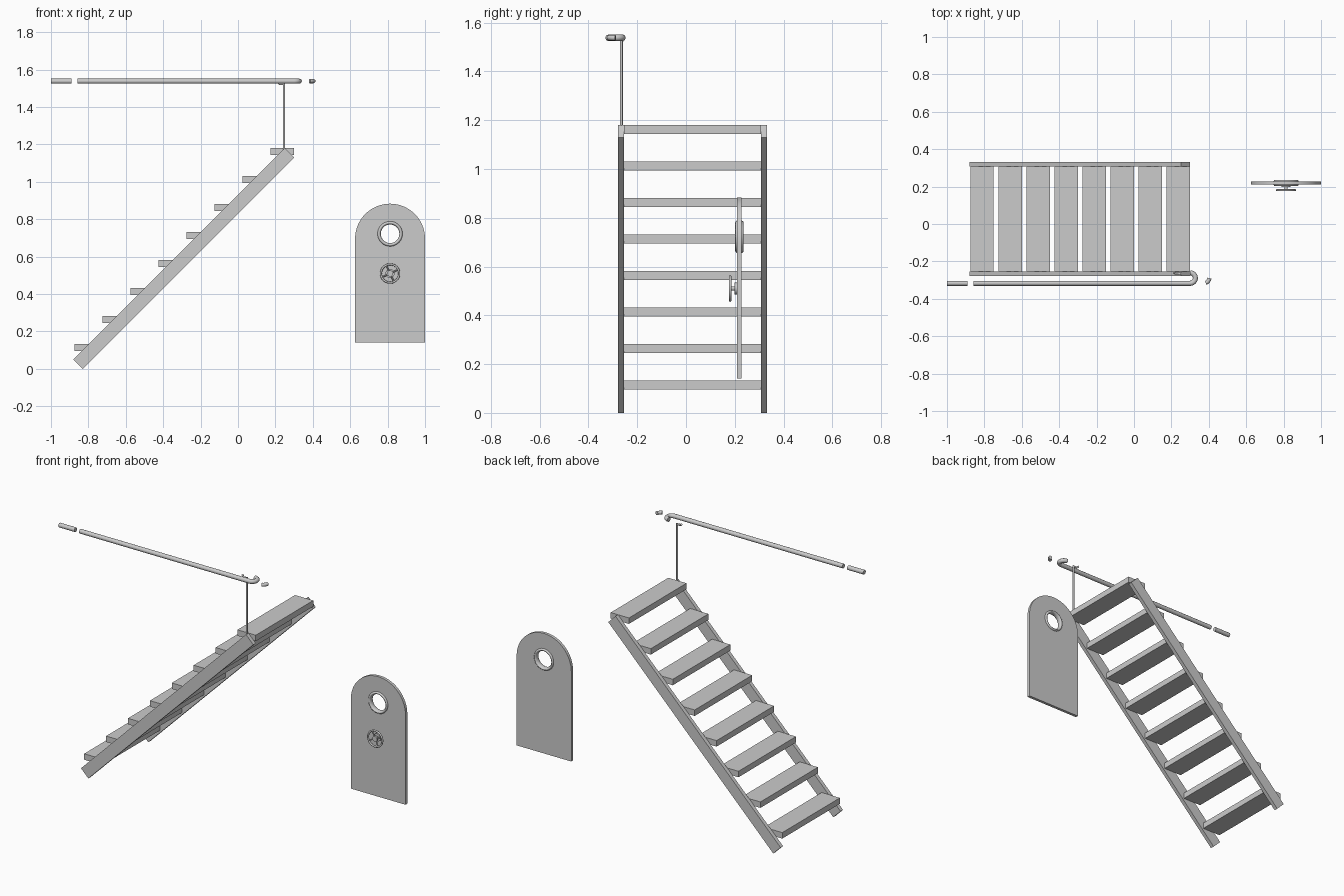
import bpy
from math import pi, cos, sin, radians
from mathutils import Vector

if "Cube" in bpy.data.objects:
    bpy.data.objects.remove(bpy.data.objects["Cube"])


def finish(obj, name, smooth=True):
    """Turn the object into a named mesh with sharp edges kept."""
    bpy.ops.object.select_all(action='DESELECT')
    obj.select_set(True)
    bpy.context.view_layer.objects.active = obj
    if obj.type == 'CURVE':
        bpy.ops.object.convert(target='MESH')
    obj = bpy.context.object
    obj.name = name
    if smooth:
        bpy.ops.object.shade_smooth_by_angle(angle=radians(35))
    return obj


def add_spline(curve, points, cyclic):
    s = curve.splines.new('POLY')
    s.points.add(len(points) - 1)
    for p, co in zip(s.points, points):
        p.co = (*co, 1)
    s.use_cyclic_u = cyclic


def plate(name, outlines, y, thick):
    """Flat plate from x-z outlines (a second outline is a hole)."""
    c = bpy.data.curves.new(name, 'CURVE')
    c.dimensions, c.fill_mode, c.extrude = '2D', 'BOTH', thick / 2
    for o in outlines:
        add_spline(c, [(x, z, 0) for x, z in o], True)
    obj = bpy.data.objects.new(name, c)
    bpy.context.collection.objects.link(obj)
    obj.location.y = y
    obj.rotation_euler.x = pi / 2
    return finish(obj, name)


def pipe(name, points, r):
    """Round capped tube along a path."""
    c = bpy.data.curves.new(name, 'CURVE')
    c.dimensions, c.bevel_depth, c.bevel_resolution = '3D', r, 4
    c.use_fill_caps = True
    add_spline(c, points, False)
    obj = bpy.data.objects.new(name, c)
    bpy.context.collection.objects.link(obj)
    return finish(obj, name)


def box(name, lo, hi):
    lo, hi = Vector(lo), Vector(hi)
    bpy.ops.mesh.primitive_cube_add(size=1, location=(lo + hi) / 2)
    bpy.context.object.scale = hi - lo
    return finish(bpy.context.object, name, False)


def disc(name, x, z, y0, y1, r, sides=24):
    bpy.ops.mesh.primitive_cylinder_add(vertices=sides, radius=r, depth=y1 - y0,
                                        location=(x, (y0 + y1) / 2, z), rotation=(pi / 2, 0, 0))
    return finish(bpy.context.object, name)


def ring(name, x, z, y, major, minor, depth=1.0, sides=40):
    bpy.ops.mesh.primitive_torus_add(major_radius=major, minor_radius=minor, major_segments=sides,
                                     minor_segments=12, location=(x, y, z), rotation=(pi / 2, 0, 0))
    bpy.context.object.scale.z = depth
    return finish(bpy.context.object, name)


def arc(cx, cy, r, a0, a1, n):
    return [(cx + r * cos(a0 + (a1 - a0) * i / n), cy + r * sin(a0 + (a1 - a0) * i / n))
            for i in range(n + 1)]


# Ladder side rails
band = [(-0.88, 0.05), (-0.83, 0.0), (0.30, 1.13), (0.25, 1.18)]
for side, y in (("near", -0.267), ("far", 0.32)):
    plate(f"{side}_stringer", [band], y, 0.024)

# Treads
for i in range(8):
    x, z = -0.875 + 0.15 * i, 0.132 + 0.1497 * i
    box(f"tread_{i + 1}", (x, -0.255, z - 0.037), (x + 0.125, 0.308, z))

# Handrail with a U bend, plus the loose pieces at both ends
rz, ry, rr = 1.538, -0.317, 0.0135
bend = [(x, y, rz) for x, y in arc(0.30, ry + 0.028, 0.028, -pi / 2, pi / 2, 16)]
pipe("handrail", [(-0.857, ry, rz)] + bend, rr)
pipe("handrail_start", [(-1.0, ry, rz), (-0.89, ry, rz)], rr)
pipe("handrail_end", [(x, y, rz) for x, y in
                      arc(0.372, -0.285, 0.032, radians(-70), radians(-8), 6)], 0.011)

# Handrail post and its small bracket
pipe("rail_post", [(0.246, -0.265, 1.15), (0.246, -0.265, 1.528)], 0.006)
pipe("rail_bracket", [(0.246, -0.265, 1.523), (0.222, -0.265, 1.523), (0.212, -0.258, 1.533)], 0.006)

# Hatch door with round top and window hole
dx, wz = 0.813, 0.722
outline = [(0.626, 0.14), (1.0, 0.14)] + arc(dx, 0.696, 0.187, 0, pi, 32)
hole = arc(dx, wz, 0.052, 0, 2 * pi, 40)[:-1]
plate("hatch_door", [outline, hole], 0.219, 0.018)
ring("window_frame", dx, wz, 0.219, 0.059, 0.0095, 1.8)

# Hatch wheel: rim, boss, shaft, hub and spokes
hz, hy = 0.51, 0.181
ring("wheel_rim", dx, hz, hy, 0.049, 0.0055)
disc("wheel_boss", dx, hz, 0.198, 0.212, 0.024)
disc("wheel_shaft", dx, hz, hy, 0.21, 0.009, 16)
disc("wheel_hub", dx, hz, hy - 0.005, hy + 0.006, 0.016, 16)
for i in range(4):
    a = radians(25) + i * pi / 2
    pipe(f"wheel_spoke_{i + 1}", [(dx, hy, hz), (dx + 0.049 * cos(a), hy, hz + 0.049 * sin(a))], 0.004)
